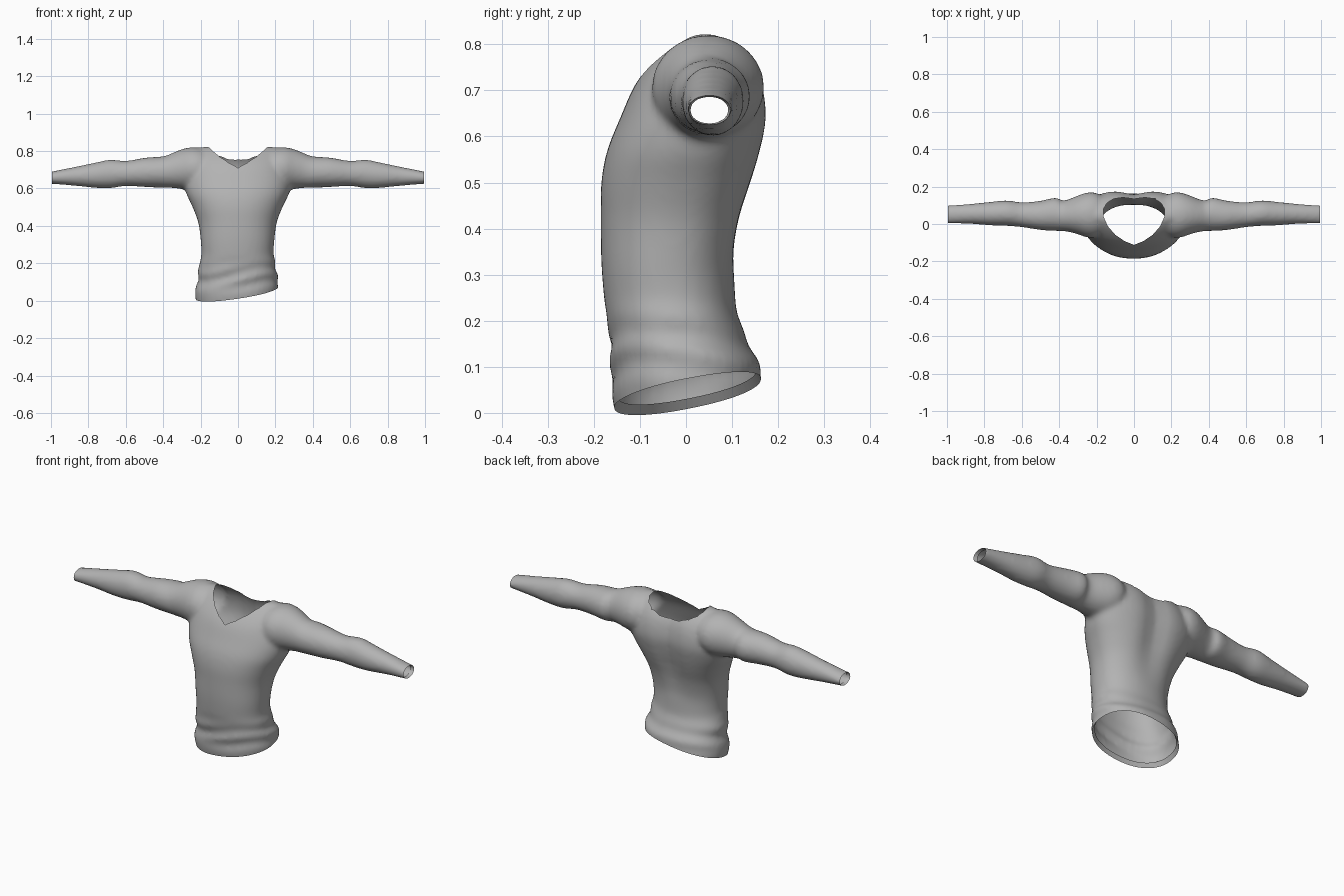
import bpy, bmesh, math
from mathutils import Vector
from mathutils.bvhtree import BVHTree

if "Cube" in bpy.data.objects:
    bpy.data.objects.remove(bpy.data.objects["Cube"])

N = 48
fabric = bpy.data.materials.new("grey fabric")
fabric.diffuse_color = (0.45, 0.45, 0.45, 1)
fabric.use_nodes = True
fabric.node_tree.nodes["Principled BSDF"].inputs["Base Color"].default_value = fabric.diffuse_color


def loft(bm, rings):
    """Closed tube through a list of rings of points."""
    loops = [[bm.verts.new(p) for p in ring] for ring in rings]
    for a, b in zip(loops, loops[1:]):
        for i in range(N):
            j = (i + 1) % N
            bm.faces.new((a[i], a[j], b[j], b[i]))
    bm.faces.new(loops[0][::-1])
    bm.faces.new(loops[-1])


def spow(v, e):
    return math.copysign(abs(v) ** e, v)


def resample(rows, step):
    """Smooth interpolation between profile rows."""
    out = []
    for k in range(len(rows) - 1):
        p = [rows[max(k - 1, 0)], rows[k], rows[k + 1], rows[min(k + 2, len(rows) - 1)]]
        for s in range(step):
            t = s / step
            out.append([0.5 * (2 * b + (c - a) * t + (2 * a - 5 * b + 4 * c - d) * t * t
                               + (3 * b - a - 3 * c + d) * t ** 3) for a, b, c, d in zip(*p)])
    return out + [list(rows[-1])]


# torso profile: z, left x, right x, front y, back y
TORSO = [(-0.05, -.215, .20, -.14, .16), (0.03, -.23, .21, -.16, .166), (0.08, -.222, .215, -.16, .163),
         (0.13, -.212, .212, -.163, .148), (0.17, -.212, .20, -.167, .128), (0.21, -.203, .20, -.172, .113),
         (0.25, -.196, .19, -.178, .107), (0.33, -.20, .195, -.184, .106), (0.42, -.213, .208, -.185, .125),
         (0.50, -.243, .238, -.184, .152), (0.57, -.275, .272, -.171, .171), (0.64, -.29, .29, -.143, .183),
         (0.71, -.28, .28, -.112, .175), (0.76, -.26, .26, -.075, .155), (0.80, -.235, .235, -.03, .12),
         (0.822, -.20, .20, .01, .075)]


def torso_ring(z, l, r, f, b):
    pts = []
    for i in range(N):
        a = 2 * math.pi * i / N
        c, s = spow(math.cos(a), .9), spow(math.sin(a), .9)
        x = (l + r) / 2 + c * (r - l) / 2
        # widest line sits nearer the back at chest height
        m = (f + b) / 2 + 0.03 * max(0, min(1, (z - .3) / .3)) * max(0, min(1, (.8 - z) / .1))
        y = m + s * ((b - m) if s > 0 else (m - f))
        if s > 0 and z > .3:   # hollow along the spine
            y -= .025 * s * math.exp(-(x / .07) ** 2) * min(1, (z - .3) / .2)
        # slanted gathers above the hem
        g = .006 * math.exp(-((z - .12) / .06) ** 2) * math.sin(75 * (z - .16 * x) + 1.5 * math.sin(2 * a))
        pts.append((x + g * c, y + g * s, z))
    return pts


# sleeve profile: x, front y, back y, bottom z, top z
SLEEVE = [(.12, -.03, .12, .64, .79), (.20, -.07, .165, .60, .815), (.25, -.072, .168, .592, .82),
          (.30, -.055, .152, .597, .81), (.35, -.042, .132, .603, .79), (.385, -.038, .126, .604, .775),
          (.42, -.037, .141, .604, .77), (.50, -.032, .124, .608, .764), (.60, -.017, .116, .613, .747),
          (.68, -.01, .126, .602, .754), (.76, -.008, .119, .603, .739), (.86, .0, .109, .613, .718),
          (.95, .002, .102, .621, .70), (1.02, .002, .098, .626, .685)]


def sleeve_ring(side, x, f, b, lo, hi):
    return [(side * x, (f + b) / 2 + (b - f) / 2 * math.cos(2 * math.pi * i / N),
             (lo + hi) / 2 + (hi - lo) / 2 * math.sin(2 * math.pi * i / N) * side) for i in range(N)]


def make(name, bm):
    bmesh.ops.recalc_face_normals(bm, faces=bm.faces)
    me = bpy.data.meshes.new(name)
    bm.to_mesh(me)
    ob = bpy.data.objects.new(name, me)
    bpy.context.collection.objects.link(ob)
    return ob


# body and sleeves fused into one garment
bm = bmesh.new()
loft(bm, [torso_ring(*r) for r in resample(TORSO, 4)])
for side in (1, -1):
    loft(bm, [sleeve_ring(side, *r) for r in resample(SLEEVE, 3)])
sweater = make("sweater", bm)
bm.free()

# neckline cutter: pointed at the front, shallow dip at the back
half = [(0, -.112), (.05, -.092), (.10, -.058), (.14, -.012), (.163, .04), (.163, .08),
        (.145, .112), (.11, .134), (.06, .142), (0, .134)]
outline = half + [(-x, y) for x, y in half[-2:0:-1]]
cut = bmesh.new()
face = cut.faces.new([cut.verts.new((x, y, .55)) for x, y in outline])
ext = bmesh.ops.extrude_face_region(cut, geom=[face])
bmesh.ops.translate(cut, vec=(0, 0, .5), verts=[v for v in ext["geom"] if isinstance(v, bmesh.types.BMVert)])
cutter = make("neck_cutter", cut)
cutter.hide_render = True
tree = BVHTree.FromBMesh(cut)

bpy.context.view_layer.objects.active = sweater
sweater.select_set(True)
mod = sweater.modifiers.new("fuse", "REMESH")
mod.mode = "VOXEL"
mod.voxel_size = .011
mod = sweater.modifiers.new("soften", "SMOOTH")
mod.factor = .5
mod.iterations = 8
mod = sweater.modifiers.new("neck", "BOOLEAN")
mod.operation = "DIFFERENCE"
mod.solver = "EXACT"
mod.object = cutter
for m in list(sweater.modifiers):
    bpy.ops.object.modifier_apply(modifier=m.name)

# open the neck, cuffs and slanted hem
bm = bmesh.new()
bm.from_mesh(sweater.data)
walls = [f for f in bm.faces if tree.find_nearest(f.calc_center_median())[3] < 2e-5]
bmesh.ops.delete(bm, geom=walls, context="FACES")
hem_normal = Vector((.15, .2, -1)).normalized()
for co, no in (((.995, 0, 0), (1, 0, 0)), ((-.995, 0, 0), (-1, 0, 0)), ((0, 0, .042), hem_normal)):
    bmesh.ops.bisect_plane(bm, geom=bm.verts[:] + bm.edges[:] + bm.faces[:],
                           plane_co=co, plane_no=no, clear_outer=True)
# hem and cuffs turned inward
for in_part, centre, scale, shift in ((lambda p: p.z < .2, Vector((0, 0, .045)), .94, Vector((0, 0, .02))),
                                      (lambda p: p.x > .9, Vector((1, .05, .656)), .9, Vector((-.02, 0, 0))),
                                      (lambda p: p.x < -.9, Vector((-1, .05, .656)), .9, Vector((.02, 0, 0)))):
    edges = [e for e in bm.edges if e.is_boundary and in_part(e.verts[0].co)]
    ext = bmesh.ops.extrude_edge_only(bm, edges=edges)
    for v in ext["geom"]:
        if isinstance(v, bmesh.types.BMVert):
            v.co = centre + (v.co - centre) * scale + shift
bm.to_mesh(sweater.data)
bm.free()
bpy.data.objects.remove(cutter)

sweater.data.materials.clear()
sweater.data.materials.append(fabric)
bpy.ops.object.shade_smooth_by_angle(angle=math.radians(50))
